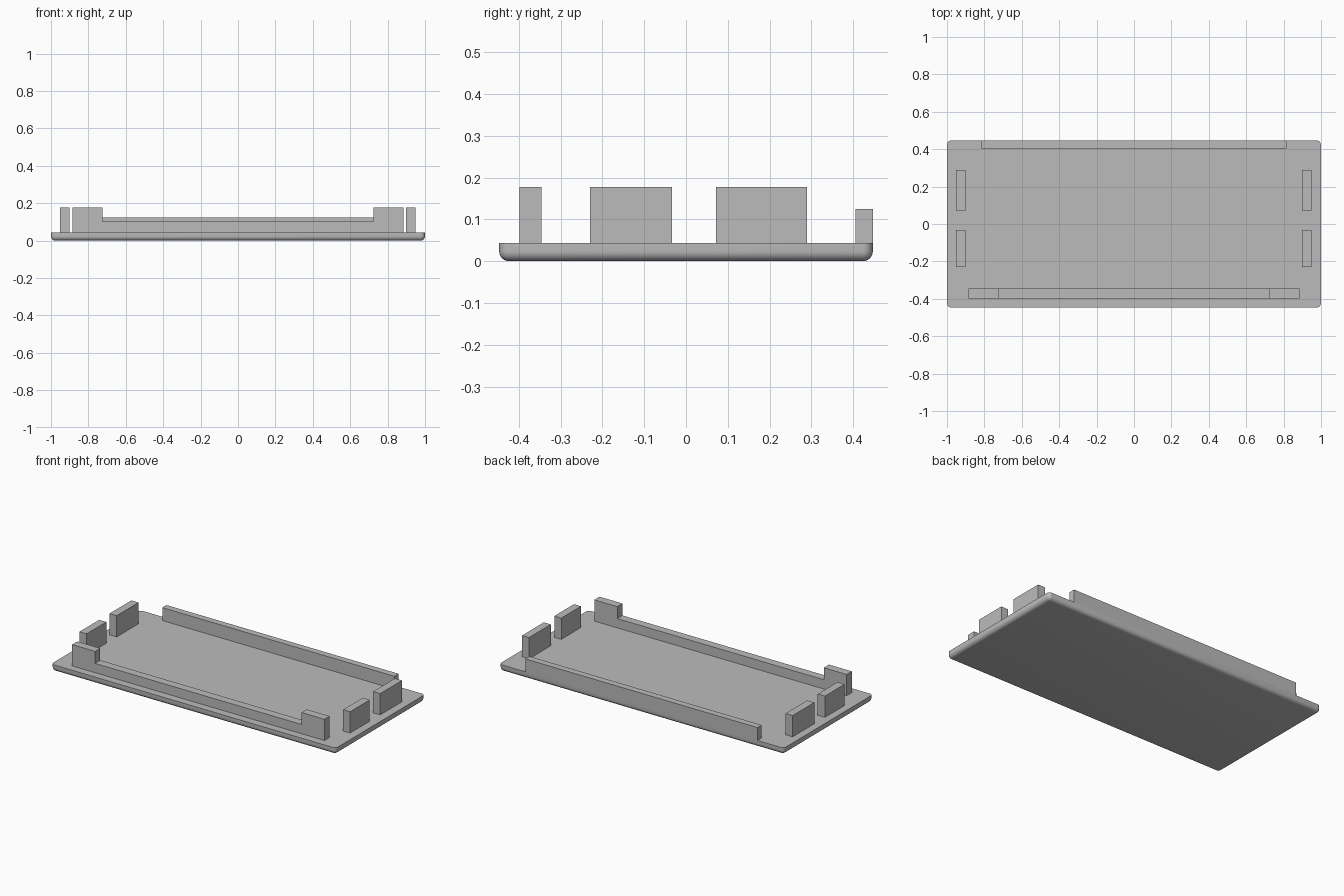
import bpy
import bmesh
import math

cube = bpy.data.objects.get("Cube")
if cube:
    bpy.data.objects.remove(cube, do_unlink=True)

# Single grey material
grey = bpy.data.materials.new("plain_grey")
grey.use_nodes = True
colour = (0.5, 0.5, 0.5, 1)
grey.diffuse_color = colour
grey.node_tree.nodes["Principled BSDF"].inputs["Base Color"].default_value = colour

TOP = 0.043      # top of the base plate
TALL = 0.178     # top of the tabs and wall ends


def add_object(name, bm):
    bmesh.ops.recalc_face_normals(bm, faces=bm.faces)
    mesh = bpy.data.meshes.new(name)
    bm.to_mesh(mesh)
    bm.free()
    mesh.materials.append(grey)
    obj = bpy.data.objects.new(name, mesh)
    bpy.context.collection.objects.link(obj)
    return obj


def box_mesh(x, y, z):
    bm = bmesh.new()
    bmesh.ops.create_cube(bm, size=1)
    for v in bm.verts:
        v.co = [lo + (c + 0.5) * (hi - lo) for c, (lo, hi) in zip(v.co, (x, y, z))]
    return bm


def extrude_profile(name, points, y0, depth):
    """Extrude an (x, z) outline along y."""
    bm = bmesh.new()
    face = bm.faces.new([bm.verts.new((x, y0, z)) for x, z in points])
    result = bmesh.ops.extrude_face_region(bm, geom=[face])
    verts = [g for g in result["geom"] if isinstance(g, bmesh.types.BMVert)]
    bmesh.ops.translate(bm, verts=verts, vec=(0, depth, 0))
    return add_object(name, bm)


# Base plate: rounded corners and rounded underside edges, crisp top edge
bm = box_mesh((-1, 1), (-0.447, 0.447), (0, TOP))
edges = [e for e in bm.edges if min(v.co.z for v in e.verts) < TOP / 2]
bmesh.ops.bevel(bm, geom=edges, offset=0.024, segments=6, profile=0.5, affect='EDGES')
plate = add_object("base_plate", bm)
bpy.context.view_layer.objects.active = plate
plate.select_set(True)
bpy.ops.object.shade_smooth_by_angle(angle=math.radians(30))
plate.select_set(False)

# Front wall: low rail with a tall block at each end
half = [(0.725, 0.102), (0.725, TALL), (0.886, TALL), (0.886, TOP)]
outline = half + [(-x, z) for x, z in reversed(half)]
extrude_profile("front_wall", outline, -0.398, 0.052)

# Back rail, flush with the plate's rear edge
add_object("back_rail", box_mesh((-0.815, 0.815), (0.405, 0.447), (TOP, 0.125)))

# Two upright tabs at each end
for side, x in (("left", (0.899, 0.948)), ("right", (-0.952, -0.902))):
    for place, y in (("front", (-0.23, -0.033)), ("back", (0.072, 0.29))):
        add_object(f"{side}_{place}_tab", box_mesh(x, y, (TOP, TALL)))
